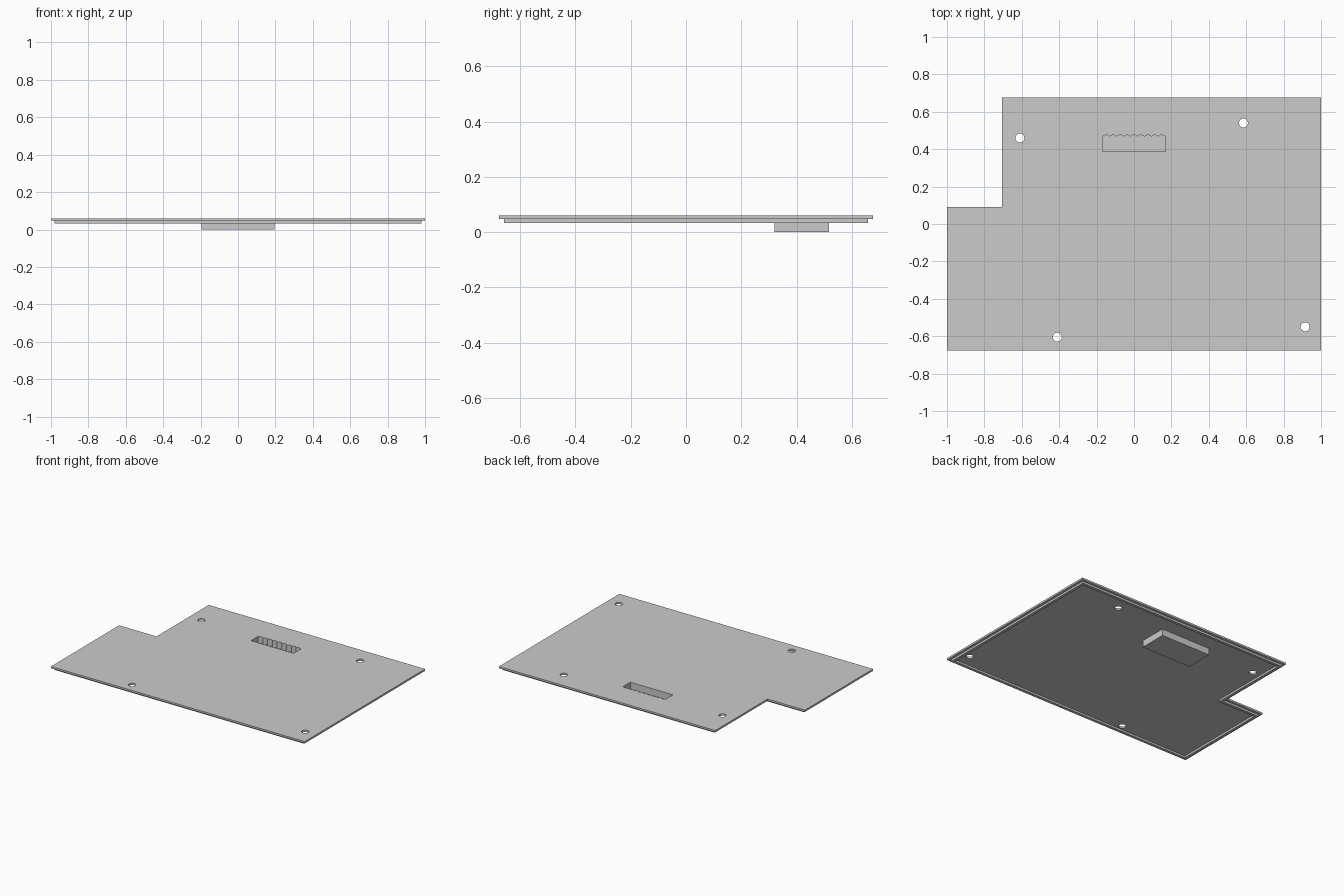
import bpy, bmesh
from math import cos, sin, pi

cube = bpy.data.objects.get("Cube")
if cube:
    bpy.data.objects.remove(cube, do_unlink=True)

grey = bpy.data.materials.new("plain grey")
grey.use_nodes = True
colour = (0.6, 0.6, 0.6, 1)
grey.diffuse_color = colour
grey.node_tree.nodes["Principled BSDF"].inputs["Base Color"].default_value = colour


def slab(name, loops, z0, z1):
    """Extrude a flat outline; every loop after the first is a hole."""
    curve = bpy.data.curves.new(name, "CURVE")
    curve.dimensions = "2D"
    curve.fill_mode = "BOTH"
    curve.extrude = (z1 - z0) / 2
    for loop in loops:
        spline = curve.splines.new("POLY")
        spline.points.add(len(loop) - 1)
        for point, (x, y) in zip(spline.points, loop):
            point.co = (x, y, 0, 1)
        spline.use_cyclic_u = True
    temp = bpy.data.objects.new(name + " outline", curve)
    bpy.context.collection.objects.link(temp)
    graph = bpy.context.evaluated_depsgraph_get()
    mesh = bpy.data.meshes.new_from_object(temp.evaluated_get(graph))
    bpy.data.objects.remove(temp, do_unlink=True)
    bm = bmesh.new()
    bm.from_mesh(mesh)
    bmesh.ops.remove_doubles(bm, verts=bm.verts, dist=0.0001)
    bmesh.ops.translate(bm, verts=bm.verts, vec=(0, 0, (z0 + z1) / 2))
    bmesh.ops.recalc_face_normals(bm, faces=bm.faces)
    for face in bm.faces:
        face.smooth = False
        face.material_index = 0
    bm.to_mesh(mesh)
    bm.free()
    mesh.materials.clear()
    mesh.materials.append(grey)
    obj = bpy.data.objects.new(name, mesh)
    bpy.context.collection.objects.link(obj)
    return obj


def rect(x0, x1, y0, y1):
    return [(x0, y0), (x1, y0), (x1, y1), (x0, y1)]


def circle(x, y, r, n=32):
    return [(x + r * cos(2 * pi * i / n), y + r * sin(2 * pi * i / n)) for i in range(n)]


def cover_outline(d):
    """Rectangle with a notched back right corner, inset by d."""
    return [(-1 + d, -0.677 + d), (1 - d, -0.677 + d), (1 - d, 0.677 - d),
            (-0.705 + d, 0.677 - d), (-0.705 + d, 0.09 - d), (-1 + d, 0.09 - d)]


# Pocket opening with a scalloped back edge
half, scallops, steps = 0.168, 9, 6
pitch = 2 * half / scallops
opening = [(-half, 0.387), (half, 0.387)]
for s in range(scallops):
    for i in range(steps):
        t = i / steps
        opening.append((half - (s + t) * pitch, 0.467 + 0.009 * sin(pi * t)))
opening.append((-half, 0.467))

# Cover sheet with screw holes
holes = [circle(x, y, 0.024) for x, y in
         [(-0.61, 0.46), (0.585, 0.54), (-0.41, -0.605), (0.915, -0.55)]]
slab("cover_sheet", [cover_outline(0), opening] + holes, 0.047, 0.06)

# Locating lip around the underside
slab("underside_lip", [cover_outline(0.018), cover_outline(0.038)], 0.033, 0.047)

# Pocket hanging below the sheet
pocket = rect(-0.195, 0.195, 0.32, 0.517)
slab("pocket_wall", [pocket, opening], 0.012, 0.047)
slab("pocket_floor", [pocket], 0, 0.012)
